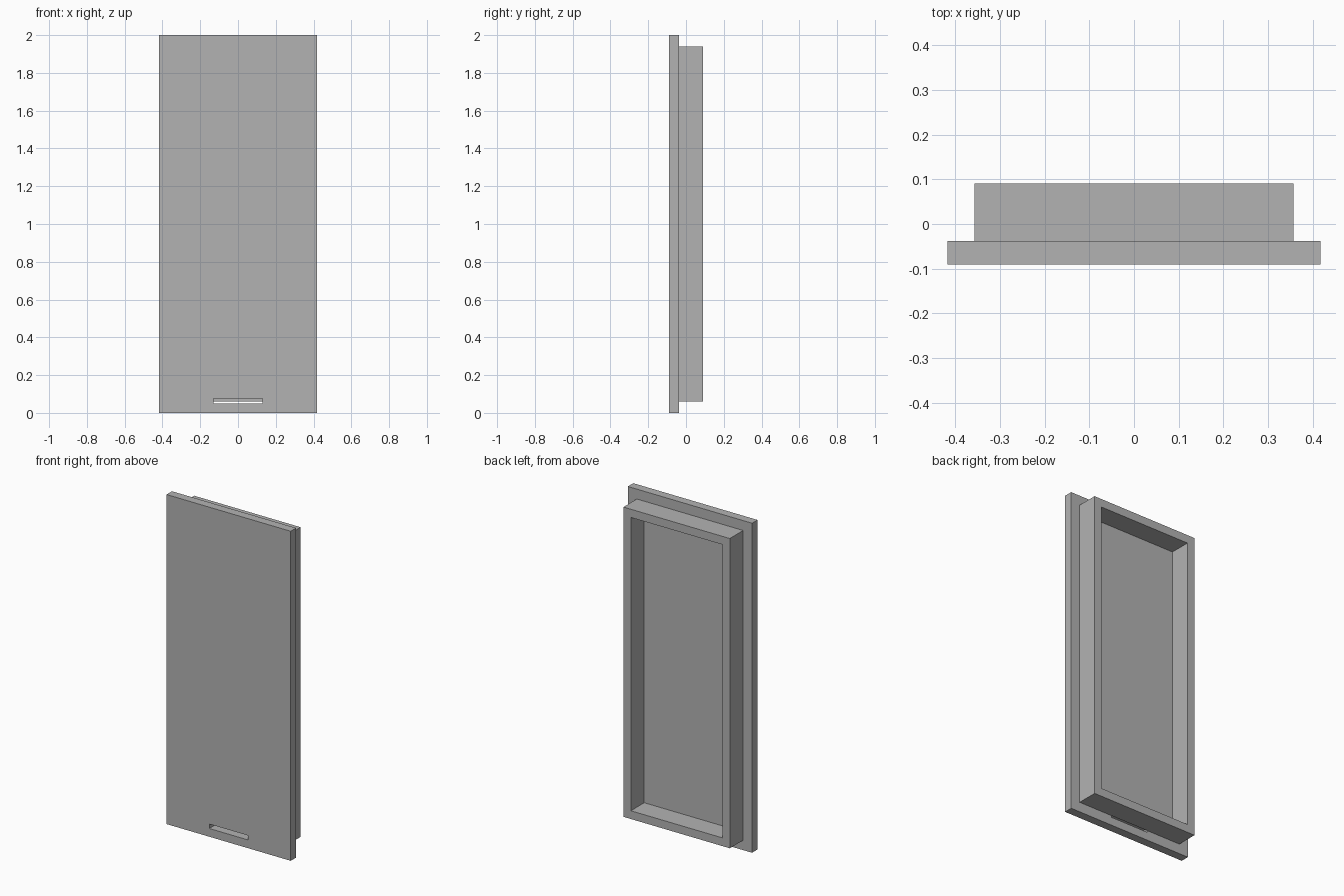
import bpy
import bmesh

cube = bpy.data.objects.get("Cube")
if cube:
    bpy.data.objects.remove(cube, do_unlink=True)

# Single plain grey finish
GREY = (0.45, 0.45, 0.45, 1.0)
grey = bpy.data.materials.new("plain grey")
grey.use_nodes = True
grey.diffuse_color = GREY
grey.node_tree.nodes["Principled BSDF"].inputs["Base Color"].default_value = GREY


def pierced_panel(name, outer, opening, y_front, y_back):
    """Upright slab with a rectangular hole; rectangles are (half width, bottom, top)."""
    bm = bmesh.new()

    def loop(rect, y):
        w, low, high = rect
        return [bm.verts.new((x, y, z))
                for x, z in ((-w, low), (w, low), (w, high), (-w, high))]

    # Outer front, outer back, inner back, inner front, joined in a closed ring
    loops = [loop(outer, y_front), loop(outer, y_back),
             loop(opening, y_back), loop(opening, y_front)]
    for a, b in zip(loops, loops[1:] + loops[:1]):
        for i in range(4):
            j = (i + 1) % 4
            bm.faces.new((a[i], a[j], b[j], b[i]))
    bmesh.ops.recalc_face_normals(bm, faces=bm.faces)

    mesh = bpy.data.meshes.new(name)
    bm.to_mesh(mesh)
    bm.free()
    mesh.materials.append(grey)
    obj = bpy.data.objects.new(name, mesh)
    bpy.context.collection.objects.link(obj)
    return obj


FRONT, JOINT, BACK = -0.09, -0.038, 0.09
INSET, WALL = 0.06, 0.05
HALF_WIDTH, HEIGHT = 0.417, 2.0


def inset_rect(d):
    return (HALF_WIDTH - d, d, HEIGHT - d)


# Front plate with the narrow finger slot near its bottom edge
pierced_panel("front_plate", inset_rect(0), (0.13, 0.05, 0.077), FRONT, JOINT)

# Raised hollow rim on the back
pierced_panel("back_rim", inset_rect(INSET), inset_rect(INSET + WALL), JOINT, BACK)
